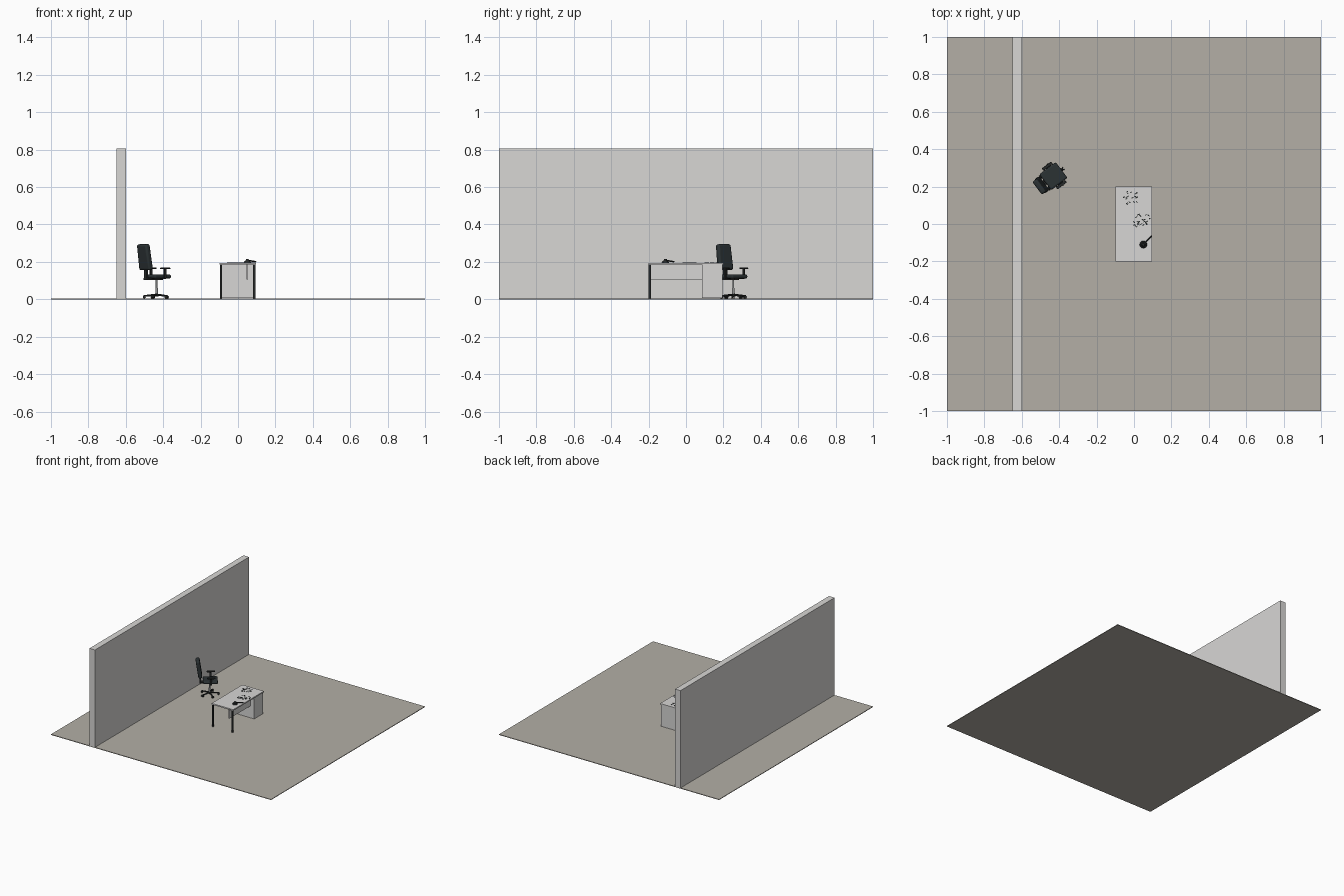
import bpy, bmesh, math, random
from mathutils import Matrix, Vector, Euler

if "Cube" in bpy.data.objects:
    bpy.data.objects.remove(bpy.data.objects["Cube"])

random.seed(4)


def material(name, rgb):
    m = bpy.data.materials.new(name)
    lin = [((c / 255 + 0.055) / 1.055) ** 2.4 for c in rgb]
    m.diffuse_color = (*lin, 1)
    m.use_nodes = True
    m.node_tree.nodes["Principled BSDF"].inputs["Base Color"].default_value = m.diffuse_color
    return m


FLOOR = material("warm grey floor", (179, 175, 166))
WALL = material("pale wall", (216, 215, 213))
DESK = material("pale desk", (215, 214, 213))
BLACK = material("black metal", (38, 41, 41))
CUSHION = material("dark cushion", (43, 50, 52))
CHROME = material("chrome", (150, 152, 153))
WORLD = Matrix.Identity(4)


def finish(name, bm, mat, matrix, bevel=0, smooth=False):
    me = bpy.data.meshes.new(name)
    bm.to_mesh(me)
    bm.free()
    ob = bpy.data.objects.new(name, me)
    bpy.context.collection.objects.link(ob)
    me.materials.append(mat)
    ob.matrix_world = matrix
    if bevel:
        b = ob.modifiers.new("rounded edges", "BEVEL")
        b.width, b.segments = bevel, 3
    if bevel or smooth:
        bpy.ops.object.select_all(action="DESELECT")
        ob.select_set(True)
        bpy.context.view_layer.objects.active = ob
        bpy.ops.object.shade_smooth_by_angle(angle=math.radians(40))
    return ob


def box(name, lo, hi, mat, frame=WORLD, bevel=0, rot=(0, 0, 0), taper=1):
    """Box between two corners, turned about its own centre; taper narrows the top."""
    lo, hi = Vector(lo), Vector(hi)
    bm = bmesh.new()
    bmesh.ops.create_cube(bm, size=1)
    for v in bm.verts:
        v.co = v.co * (hi - lo)
        if v.co.z > 0:
            v.co.y *= taper
    place = Matrix.Translation((lo + hi) / 2) @ Euler(rot).to_matrix().to_4x4()
    return finish(name, bm, mat, frame @ place, bevel)


def rod(name, a, b, r1, mat, frame=WORLD, r2=None, sides=16):
    """Cylinder or cone from point a to point b."""
    a, b = Vector(a), Vector(b)
    bm = bmesh.new()
    bmesh.ops.create_cone(bm, cap_ends=True, segments=sides, radius1=r1,
                          radius2=r1 if r2 is None else r2, depth=(b - a).length)
    turn = (b - a).to_track_quat("Z", "Y").to_matrix().to_4x4()
    return finish(name, bm, mat, frame @ Matrix.Translation((a + b) / 2) @ turn, smooth=True)


# Room
box("floor", (-1, -1, 0), (1, 1, 0.005), FLOOR)
box("wall", (-0.65, -1, 0.005), (-0.60, 1, 0.805), WALL)

# Desk: top, drawer pedestal, front panel and two legs
box("desk_top", (-0.1, -0.2, 0.185), (0.096, 0.2, 0.195), DESK)
box("desk_pedestal", (-0.092, 0.085, 0.008), (0.088, 0.196, 0.185), DESK)
box("desk_panel", (0.045, -0.19, 0.105), (0.053, 0.085, 0.185), DESK)
for i, x in enumerate((-0.097, 0.081)):
    box(f"desk_leg_{i}", (x, -0.2, 0.005), (x + 0.012, -0.188, 0.185), BLACK)
for i in range(3):
    z = 0.02 + i * 0.055
    box(f"drawer_front_{i}", (-0.095, 0.092, z), (-0.092, 0.19, z + 0.05), DESK)

# Round desk accessory with a slanted handle
rod("accessory_base", (0.05, -0.11, 0.195), (0.05, -0.11, 0.204), 0.02, BLACK, r2=0.016)
rod("accessory_knob", (0.05, -0.11, 0.204), (0.05, -0.11, 0.215), 0.011, BLACK, r2=0.007)
rod("accessory_handle", (0.052, -0.108, 0.208), (0.095, -0.065, 0.201), 0.004, BLACK, sides=8)

# Two scatters of small clips on the desk
for cx, cy, sx, sy, n in ((-0.02, 0.14, 0.035, 0.037, 17), (0.042, 0.018, 0.045, 0.033, 22)):
    for i in range(n):
        x, y = cx + random.uniform(-sx, sx), cy + random.uniform(-sy, sy)
        w, d = random.uniform(0.004, 0.009), random.uniform(0.002, 0.003)
        box("desk_clip", (x - w, y - d, 0.195), (x + w, y + d, 0.1975), BLACK,
            rot=(0, 0, random.choice((0.5, 0.8, -0.7))))

# Office chair, built facing +x in its own frame
CHAIR = Matrix.Translation((-0.435, 0.253, 0)) @ Matrix.Rotation(math.radians(37), 4, "Z")
box("chair_seat", (-0.05, -0.053, 0.111), (0.06, 0.053, 0.133), CUSHION, CHAIR, 0.009)
box("chair_back", (-0.095, -0.047, 0.156), (-0.065, 0.047, 0.295), CUSHION, CHAIR, 0.01,
    (0, -0.15, 0), 0.9)
box("back_strut", (-0.076, -0.012, 0.112), (-0.066, 0.012, 0.18), BLACK, CHAIR)
box("under_seat_plate", (-0.076, -0.015, 0.103), (0.03, 0.015, 0.113), BLACK, CHAIR)
rod("gas_column", (0, 0, 0.055), (0, 0, 0.105), 0.005, CHROME, CHAIR)
rod("column_sleeve", (0, 0, 0.02), (0, 0, 0.06), 0.007, CHROME, CHAIR)
rod("base_hub", (0, 0, 0.015), (0, 0, 0.029), 0.011, BLACK, CHAIR)

# Armrests on both sides
for side in (-1, 1):
    y = side * 0.062
    box("arm_pad", (-0.02, y - 0.008, 0.161), (0.042, y + 0.008, 0.169), BLACK, CHAIR, 0.003)
    box("arm_post", (0.002, y - 0.003, 0.112), (0.016, y + 0.003, 0.162), BLACK, CHAIR)
    box("arm_bracket", (0.002, min(y, side * 0.03), 0.108), (0.016, max(y, side * 0.03), 0.114),
        BLACK, CHAIR)

# Five-star base with casters
for i in range(5):
    spoke = CHAIR @ Matrix.Rotation(math.tau * i / 5, 4, "Z")
    rod("base_spoke", (0.005, 0, 0.024), (0.07, 0, 0.018), 0.006, BLACK, spoke, 0.004, 8)
    rod("caster_stem", (0.066, 0, 0.012), (0.066, 0, 0.02), 0.003, BLACK, spoke, sides=8)
    for y in (-0.005, 0.005):
        rod("caster_wheel", (0.066, y - 0.003, 0.012), (0.066, y + 0.003, 0.012), 0.008,
            BLACK, spoke, sides=12)
